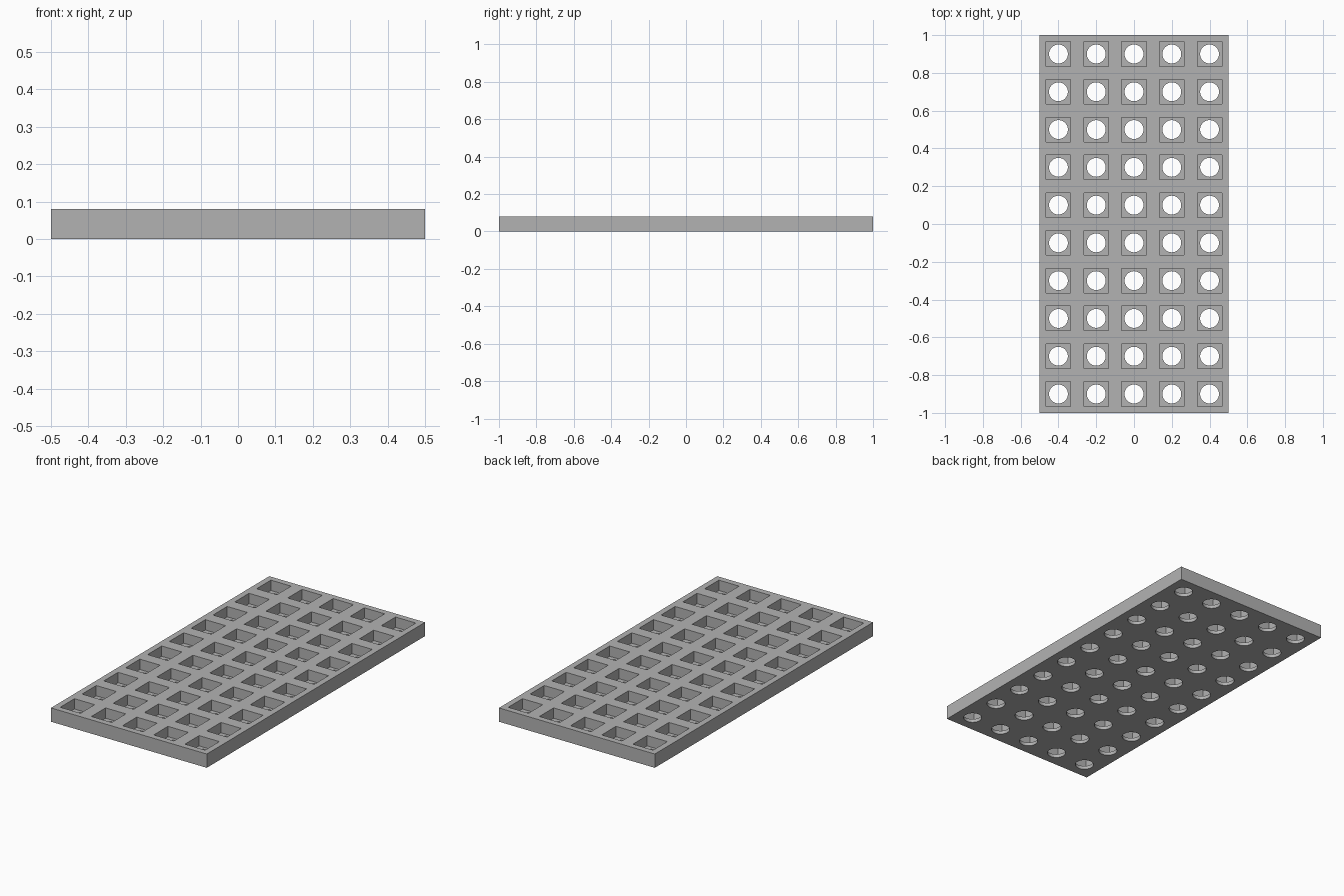
import bpy
import bmesh
from mathutils import Matrix, Vector

if "Cube" in bpy.data.objects:
    bpy.data.objects.remove(bpy.data.objects["Cube"], do_unlink=True)

COLS, ROWS, PITCH = 5, 10, 0.2
HEIGHT, FLOOR = 0.08, 0.02
POCKET, HOLE_RADIUS = 0.13, 0.05

grey = bpy.data.materials.new("plain grey")
grey.use_nodes = True
colour = (0.45, 0.45, 0.45, 1)
grey.diffuse_color = colour
grey.node_tree.nodes["Principled BSDF"].inputs["Base Color"].default_value = colour


def add_box(bm, centre, size):
    matrix = Matrix.Translation(centre) @ Matrix.Diagonal((*size, 1))
    bmesh.ops.create_cube(bm, size=1, matrix=matrix)


def add_drill(bm, centre):
    bmesh.ops.create_cone(bm, cap_ends=True, segments=32, radius1=HOLE_RADIUS,
                          radius2=HOLE_RADIUS, depth=HEIGHT * 2,
                          matrix=Matrix.Translation(centre))


def make_object(name, bm):
    mesh = bpy.data.meshes.new(name)
    bm.to_mesh(mesh)
    bm.free()
    mesh.materials.append(grey)
    obj = bpy.data.objects.new(name, mesh)
    bpy.context.collection.objects.link(obj)
    return obj


# Solid slab
slab = bmesh.new()
add_box(slab, Vector((0, 0, HEIGHT / 2)), (COLS * PITCH, ROWS * PITCH, HEIGHT))
tray = make_object("perforated_tray", slab)

# Cutters: square pockets from above, round holes through the floor
pockets, drills = bmesh.new(), bmesh.new()
for col in range(COLS):
    for row in range(ROWS):
        x = (col - (COLS - 1) / 2) * PITCH
        y = (row - (ROWS - 1) / 2) * PITCH
        add_box(pockets, Vector((x, y, FLOOR + HEIGHT / 2)), (POCKET, POCKET, HEIGHT))
        add_drill(drills, Vector((x, y, 0)))
cutters = [make_object("pocket_cutter", pockets), make_object("hole_cutter", drills)]

bpy.context.view_layer.objects.active = tray
tray.select_set(True)
for cutter in cutters:
    cutter.hide_render = True
    cut = tray.modifiers.new(cutter.name, 'BOOLEAN')
    cut.operation = 'DIFFERENCE'
    cut.solver = 'EXACT'
    cut.object = cutter
    bpy.ops.object.modifier_apply(modifier=cut.name)
    bpy.data.objects.remove(cutter, do_unlink=True)

# Smooth the round holes, keep every corner sharp
bpy.ops.object.select_all(action='DESELECT')
tray.select_set(True)
bpy.ops.object.shade_smooth_by_angle(angle=0.6)
